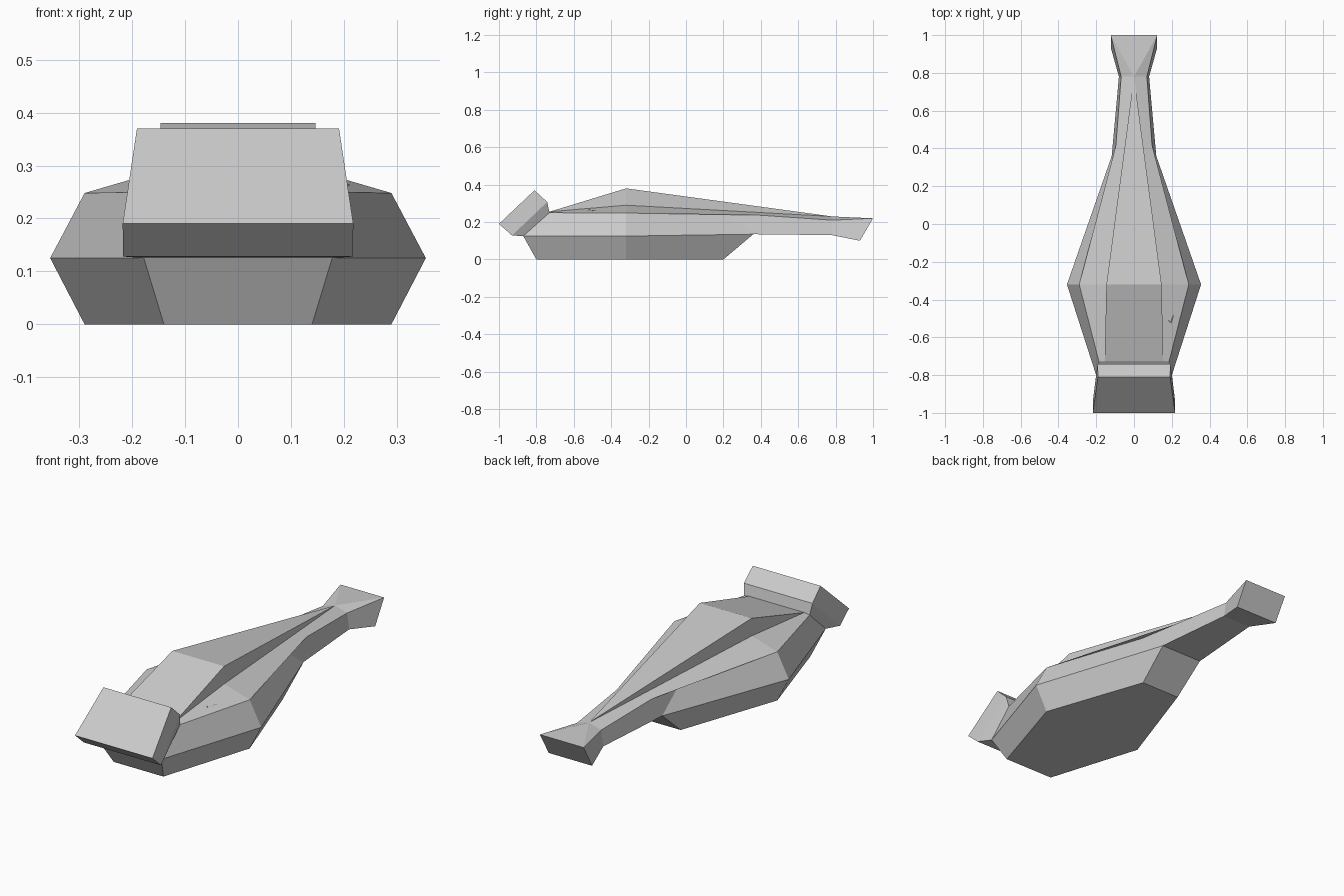
import bpy, bmesh
from mathutils import Vector

if "Cube" in bpy.data.objects:
    bpy.data.objects.remove(bpy.data.objects["Cube"])


def build(name, pts, sides, strips):
    """Make a symmetric low-poly part: side faces are mirrored in x,
    strips are chains of points bridged across the centre line."""
    bm = bmesh.new()
    verts = {}
    for key, (x, y, z) in pts.items():
        right = bm.verts.new((x, y, z))
        left = right if x == 0 else bm.verts.new((-x, y, z))
        verts[key] = (right, left)
    for face in sides:
        keys = face.split()
        bm.faces.new([verts[k][0] for k in keys])
        bm.faces.new([verts[k][1] for k in reversed(keys)])
    for strip in strips:
        keys = strip.split()
        for a, b in zip(keys, keys[1:]):
            ring = [verts[a][0], verts[b][0], verts[b][1], verts[a][1]]
            bm.faces.new(list(dict.fromkeys(ring)))
    bmesh.ops.recalc_face_normals(bm, faces=bm.faces)
    mesh = bpy.data.meshes.new(name)
    bm.to_mesh(mesh)
    bm.free()
    ob = bpy.data.objects.new(name, mesh)
    bpy.context.collection.objects.link(ob)
    return ob


# Hull with raised canopy: b = bottom, m = chine, u = upper rail,
# d = canopy foot, t = canopy top; numbered from nose to tail
hull = {
    "b0": (.14, -.80, 0), "b1": (.29, -.32, 0), "b2": (.11, .20, 0),
    "m0": (.178, -.87, .125), "m1": (.355, -.32, .125), "m2": (.118, .36, .135),
    "m3": (.08, .78, .13), "m4": (.122, .93, .10),
    "u0": (.185, -.73, .25), "u1": (.29, -.32, .248), "u2": (.112, .20, .25),
    "u3": (.068, .78, .21), "u4": (.123, 1, .22),
    "t0": (.155, -.73, .255), "d1": (.146, -.32, .29), "t1": (.146, -.32, .38),
    "s": (0, .78, .23),
}
build("hull", hull,
      ["b0 b1 m1 m0", "b1 b2 m2 m1",
       "m0 m1 u1 u0", "m1 m2 u2 u1", "m2 m3 u3 u2", "m3 m4 u4 u3",
       "u0 u1 d1 t0", "u1 s d1", "u1 u2 s", "u2 u3 s", "u3 u4 s",
       "t0 d1 t1", "d1 s t1"],
      ["s t1 t0 u0 m0 b0 b1 b2 m2 m3 m4 u4 s"])

# Tilted nose block, tapering back to the hull
nose = {
    "f0": (.218, -1, .19), "f1": (.191, -.81, .37),
    "r0": (.217, -.93, .128), "r1": (.193, -.742, .307),
    "h0": (.178, -.87, .125), "h1": (.185, -.73, .25),
}
build("nose_block", nose, ["f0 r0 r1 f1", "r0 h0 h1 r1"],
      ["h0 r0 f0 f1 r1 h1 h0"])

# Tiny V-shaped fitting on the right deck
bm = bmesh.new()
foot = Vector((.195, -.525, .256))
for tip in (Vector((.212, -.475, .264)), Vector((.182, -.51, .268))):
    side = Vector((.006, -.004, 0))
    base = [bm.verts.new(p) for p in (foot - side, foot + side, tip)]
    top = bm.verts.new(foot + Vector((0, 0, .008)))
    bm.faces.new(base)
    for i in range(3):
        bm.faces.new((base[i], base[(i + 1) % 3], top))
bmesh.ops.recalc_face_normals(bm, faces=bm.faces)
me = bpy.data.meshes.new("deck_fitting")
bm.to_mesh(me)
bm.free()
bpy.context.collection.objects.link(bpy.data.objects.new("deck_fitting", me))
